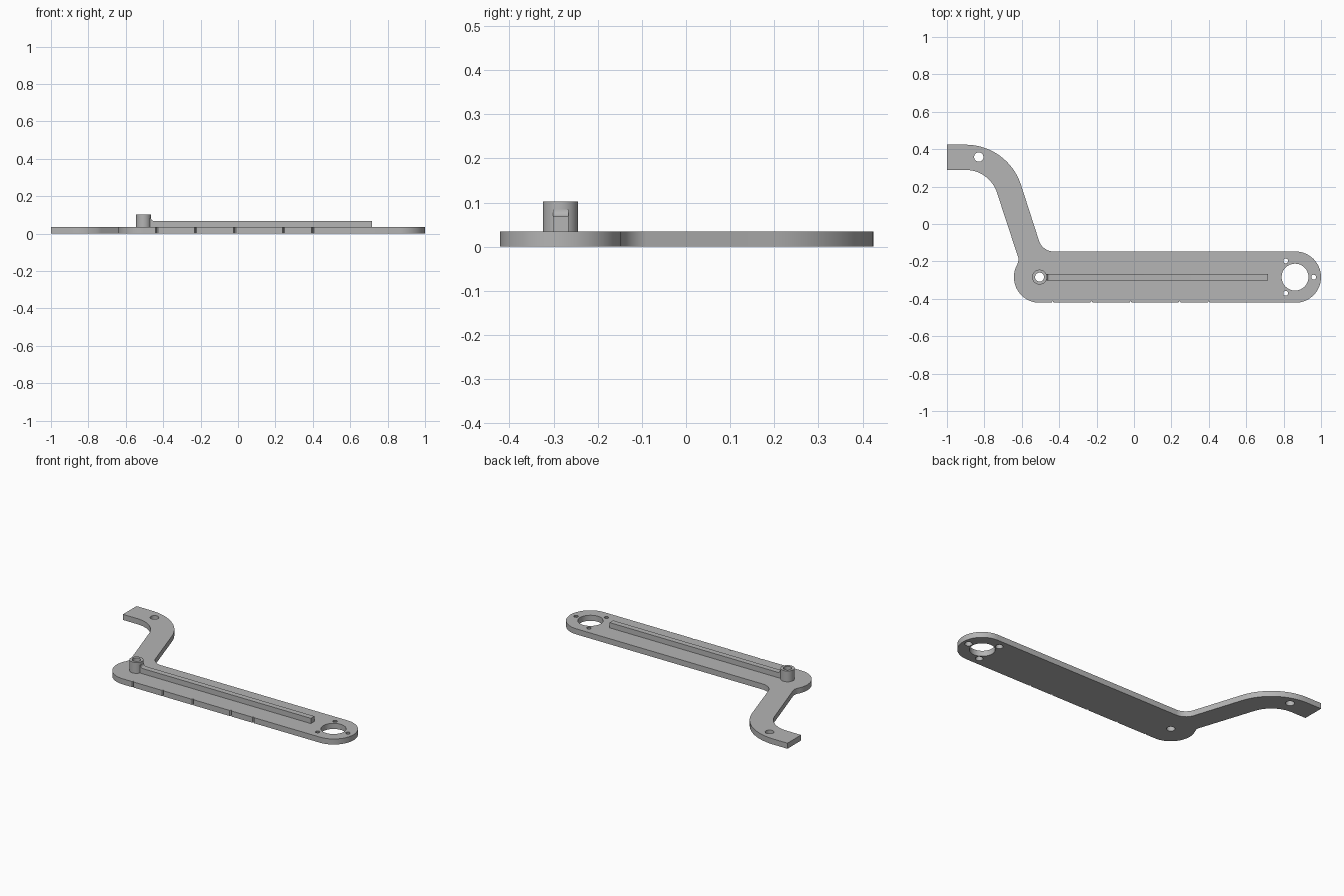
import bpy, bmesh
from math import radians, cos, sin

cube = bpy.data.objects.get("Cube")
if cube:
    bpy.data.objects.remove(cube)

grey = bpy.data.materials.new("plain grey")
grey.use_nodes = True
colour = (0.46, 0.46, 0.46, 1)
grey.diffuse_color = colour
grey.node_tree.nodes["Principled BSDF"].inputs["Base Color"].default_value = colour

THICK = 0.035          # plate thickness
MID = -0.284           # centre line of the wide body
PIVOT, HUB = -0.505, 0.863
CAP = 0.137            # radius of the rounded ends


def arc(cx, cy, r, start, end, n=16):
    """Points along an arc, angles in degrees."""
    angles = [radians(start + (end - start) * i / n) for i in range(n + 1)]
    return [(cx + r * cos(a), cy + r * sin(a)) for a in angles]


def circle(cx, cy, r, n=32):
    return arc(cx, cy, r, 0, 360, n)[:-1]


def finish(bm, name):
    """Turn a bmesh into a shaded, coloured object."""
    bmesh.ops.recalc_face_normals(bm, faces=bm.faces[:])
    mesh = bpy.data.meshes.new(name)
    bm.to_mesh(mesh)
    bm.free()
    mesh.materials.append(grey)
    obj = bpy.data.objects.new(name, mesh)
    bpy.context.collection.objects.link(obj)
    bpy.ops.object.select_all(action='DESELECT')
    obj.select_set(True)
    bpy.context.view_layer.objects.active = obj
    bpy.ops.object.shade_smooth_by_angle(angle=radians(30))
    return obj


def pierced_slab(name, loops, z0, z1):
    """Solid slab; each loop is a (bottom points, top points) pair, the first being the rim."""
    bm = bmesh.new()
    rims = ([], [])
    for pair in loops:
        rings = []
        for points, z, rim in zip(pair, (z0, z1), rims):
            ring = [bm.verts.new((x, y, z)) for x, y in points]
            rim += [bm.edges.new((ring[i - 1], ring[i])) for i in range(len(ring))]
            rings.append(ring)
        low, high = rings
        for i in range(len(low)):
            bm.faces.new((low[i - 1], low[i], high[i], high[i - 1]))
    for rim in rims:
        bmesh.ops.triangle_fill(bm, edges=rim, use_beauty=True, normal=(0, 0, 1))
    return finish(bm, name)


# Plate outline, anticlockwise from the lower left: front edge with small V notches
outline = []
for x in (-0.435, -0.227, -0.018, 0.243, 0.4):
    y = MID - CAP
    outline += [(x - 0.006, y), (x, y + 0.01), (x + 0.006, y)]
outline += arc(HUB, MID, CAP, -90, 90, 32)              # round hub end
outline += arc(-0.429, -0.064, 0.083, 270, 198, 10)     # inside corner of arm
outline += arc(-0.9, 0.113, 0.311, 18, 90, 20)          # outer bend of arm
outline += [(-1, 0.424), (-1, 0.289)]                   # square arm tip
outline += arc(-0.9, 0.113, 0.176, 90, 18, 20)          # inner bend of arm
outline += [(-0.622, -0.17), (-0.618, -0.182), (-0.618, -0.196)]
outline += arc(PIVOT, MID, CAP, 150, 270, 24)           # round pivot end

# Through holes, with the three screw holes flared towards the underside
loops = [(outline, outline)]
for x, y, r in ((-0.83, 0.358, 0.025), (PIVOT, MID, 0.024), (HUB - 0.002, MID, 0.072)):
    hole = circle(x, y, r)
    loops.append((hole, hole))
for x, y in arc(HUB - 0.002, MID, 0.1, 0, 240, 2):
    loops.append((circle(x, y, 0.022, 20), circle(x, y, 0.013, 20)))
pierced_slab("arm_plate", loops, 0, THICK)

# Hollow boss around the pivot hole
boss = [circle(PIVOT, MID, r) for r in (0.04, 0.024)]
pierced_slab("pivot_boss", [(ring, ring) for ring in boss], THICK, 0.103)

# Stiffening rib with a fillet where it climbs the boss
profile = [(-0.472, THICK), (0.716, THICK), (0.716, 0.068)]
profile += arc(-0.449, 0.084, 0.016, 270, 180, 8)
profile += [(-0.472, 0.084)]
bm = bmesh.new()
side = bm.faces.new([bm.verts.new((x, MID - 0.0175, z)) for x, z in profile])
moved = bmesh.ops.extrude_face_region(bm, geom=[side])["geom"]
bmesh.ops.translate(bm, vec=(0, 0.035, 0),
                    verts=[v for v in moved if isinstance(v, bmesh.types.BMVert)])
finish(bm, "stiffening_rib")
